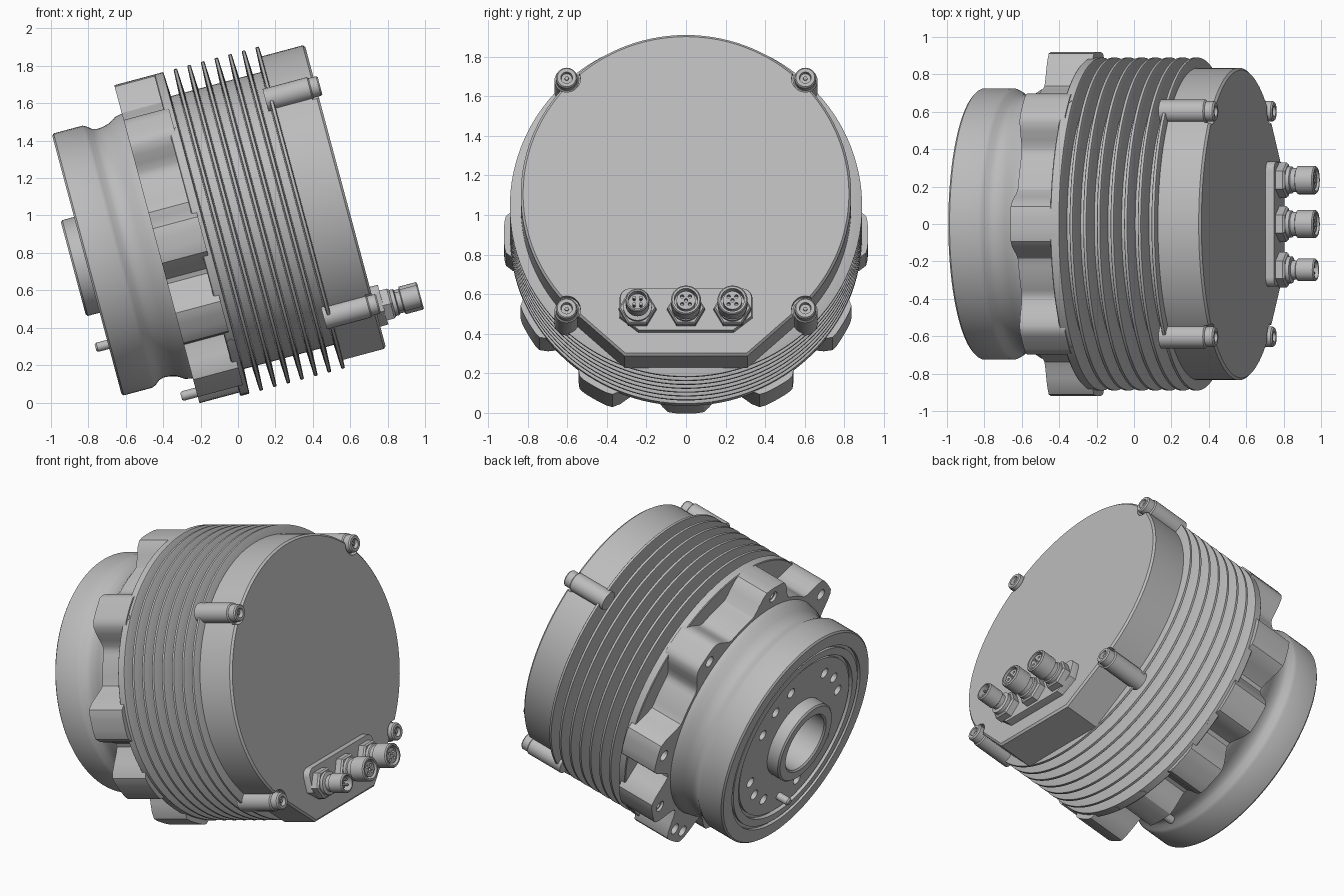
import bpy, bmesh, math
from mathutils import Matrix, Vector

if "Cube" in bpy.data.objects:
    bpy.data.objects.remove(bpy.data.objects["Cube"])

# Local frame: Z along the tilted motor axis, X across, Y up the face
TILT = math.radians(15)
s, c = math.sin(TILT), math.cos(TILT)
axis, up = Vector((c, 0, s)), Vector((-s, 0, c))
FRAME = Matrix((Vector((0, 1, 0)), up, axis)).transposed().to_4x4()
FRAME.translation = up * 0.92


def material(name, value):
    m = bpy.data.materials.new(name)
    m.use_nodes = True
    m.diffuse_color = (value, value, value, 1)
    m.node_tree.nodes["Principled BSDF"].inputs["Base Color"].default_value = m.diffuse_color
    return m


METAL = material("grey metal", 0.5)
parts = []


def add(name, bm):
    bmesh.ops.remove_doubles(bm, verts=bm.verts, dist=1e-5)
    bmesh.ops.recalc_face_normals(bm, faces=bm.faces)
    mesh = bpy.data.meshes.new(name)
    bm.to_mesh(mesh)
    bm.free()
    mesh.materials.append(METAL)
    ob = bpy.data.objects.new(name, mesh)
    bpy.context.collection.objects.link(ob)
    ob.matrix_world = FRAME
    parts.append(ob)
    return ob


def polar(r, deg):
    a = math.radians(deg)
    return r * math.cos(a), r * math.sin(a)


def loft(bm, rings):
    """Skin a list of equal rings and cap both ends."""
    loops = [[bm.verts.new(p) for p in ring] for ring in rings]
    n = len(loops[0])
    for a, b in zip(loops, loops[1:]):
        for i in range(n):
            j = (i + 1) % n
            bm.faces.new((a[i], a[j], b[j], b[i]))
    bm.faces.new(loops[0][::-1])
    bm.faces.new(loops[-1])


def turn(bm, profile, seg=32, at=(0, 0)):
    """Turned solid from (radius, height) points."""
    loft(bm, [[(at[0] + r * math.cos(math.tau * i / seg),
                at[1] + r * math.sin(math.tau * i / seg), u) for i in range(seg)]
              for r, u in profile])


def turned(name, profile, seg=32, at=(0, 0)):
    bm = bmesh.new()
    turn(bm, profile, seg, at)
    return add(name, bm)


def prism(name, outline, u0, u1, edge):
    """Extruded outline with a small chamfer on the outer end."""
    k = 1 - edge / max(abs(y) for x, y in outline)
    mx = sum(x for x, y in outline) / len(outline)
    my = (max(y for x, y in outline) + min(y for x, y in outline)) / 2
    bm = bmesh.new()
    loft(bm, [[(x, y, u0) for x, y in outline], [(x, y, u1 - edge) for x, y in outline],
              [(mx + (x - mx) * k, my + (y - my) * k, u1) for x, y in outline]])
    return add(name, bm)


def drill(ob, holes):
    """Cut holes given as (position, radius, from, to)."""
    bm = bmesh.new()
    for at, r, u0, u1 in holes:
        turn(bm, [(r, u0), (r, u1)], 20, at)
    cutter = add("cutter", bm)
    cutter.hide_render = True
    parts.remove(cutter)
    mod = ob.modifiers.new("holes", "BOOLEAN")
    mod.object, mod.operation, mod.solver = cutter, "DIFFERENCE", "EXACT"
    bpy.context.view_layer.objects.active = ob
    bpy.ops.object.modifier_apply(modifier=mod.name)
    bpy.data.objects.remove(cutter)


def screw(name, at, top, length, r, face=1):
    """Socket screw whose head ends at height top and faces along face."""
    heights = [(r, length), (r, 0.008), (r * 0.88, 0), (r * 0.55, 0)]
    ob = turned(name, [(a, top - face * h) for a, h in heights]
                + [(r * 0.5, top - face * 0.025)], 24, at)
    turned(name + "_socket_pin", [(r * 0.2, top - face * 0.03), (r * 0.2, top - face * 0.01)], 6, at)
    return ob


# Output drum with stepped face, waist and hub ring
drum = turned("output_drum", [
    (0.19, -0.40), (0.19, -0.655), (0.2, -0.665), (0.255, -0.665), (0.265, -0.655),
    (0.265, -0.575), (0.54, -0.575), (0.54, -0.56), (0.56, -0.56), (0.56, -0.585),
    (0.61, -0.585), (0.61, -0.57), (0.63, -0.57), (0.63, -0.59), (0.715, -0.59),
    (0.725, -0.58), (0.725, -0.42), (0.715, -0.4), (0.695, -0.375), (0.688, -0.35),
    (0.69, -0.32), (0.70, -0.28), (0.725, -0.24), (0.735, -0.19), (0.735, 0.03)], 96)
drill(drum, [(polar(0.43, g * 90 + d), 0.034, -0.7, -0.5)
             for g in range(4) for d in (24, 45, 66)])
turned("locating_pin", [(0.025, -0.5), (0.025, -0.65), (0.018, -0.66)], 16, (0, -0.44))

# Lobed mounting flange
LOBES = {90: 0.89, 45: 0.9, 135: 0.9, 0: 0.92, 180: 0.92, 210: 0.92, 330: 0.92,
         240: 0.92, 300: 0.92, 270: 0.87}


def flange_radius(deg):
    r = 0.755
    for a, tip in LOBES.items():
        d = abs((deg - a + 180) % 360 - 180)
        t = min(1, max(0, (15 - d) / 10))
        r = max(r, 0.755 + (tip - 0.755) * t * t * (3 - 2 * t))
    return r


outline = [polar(flange_radius(d), d) for d in range(0, 360, 2)]
flange = prism("mounting_flange", outline, 0.05, -0.2, 0)
holes = []
for a, tip in LOBES.items():
    for d in ((-4, 4) if a in (240, 300) else (0,)):
        if a != 270:
            holes.append((polar(tip - 0.075, a + d), 0.036, -0.25, -0.08))
drill(flange, holes)
for a in (90, 210, 330):
    screw("flange_screw", polar(LOBES[a] - 0.075, a), -0.185, 0.1, 0.036, -1)
turned("flange_pin", [(0.026, -0.1), (0.026, -0.275), (0.02, -0.285)], 16, (0, -0.81))

# Finned cooling body
profile = [(0.74, 0.02), (0.885, 0.02), (0.89, 0.025)]
for i in range(8):
    u = 0.062 + 0.0755 * i
    if i:
        profile += [(0.755, u - 0.016), (0.885, u - 0.01), (0.89, u - 0.007)]
    profile += [(0.89, u + 0.007), (0.885, u + 0.01), (0.755, u + 0.016)]
turned("cooling_fins", profile + [(0.755, 0.66)], 128)

# Vent plugs around the rim of the first fin
for a in (42, 138, 222, 318, 262, 278):
    bm = bmesh.new()
    bmesh.ops.create_cone(bm, cap_ends=True, segments=16, radius1=0.018, radius2=0.018, depth=0.06)
    spot = Vector((*polar(0.862, a), 0.045))
    turn_out = Vector((*polar(1, a), 0)).to_track_quat("Z", "Y").to_matrix().to_4x4()
    bmesh.ops.transform(bm, matrix=Matrix.Translation(spot) @ turn_out, verts=bm.verts)
    add("rim_plug", bm)

# End cover: round with a flat, chamfered foot
outline = [polar(0.835, d) for d in range(-48, 229, 3)] + [(-0.31, -0.845), (0.31, -0.845)]
cover = prism("end_cover", outline, 0.6, 0.84, 0.012)
corners = [(x * 0.603, y * 0.603) for x in (-1, 1) for y in (-1, 1)]
drill(cover, [(p, 0.07, 0.805, 0.9) for p in corners])
for p in corners:
    turned("cover_boss", [(0.062, 0.56), (0.062, 0.805), (0.055, 0.812)], 24, p)
    screw("cover_screw", p, 0.862, 0.06, 0.054)

# Connector block with rounded upper and chamfered lower corners
block = [(x, y) for x, y in ((-0.24, -0.725), (0.24, -0.725), (0.335, -0.65), (0.335, -0.55))]
block += [(0.285 + x, -0.555 + y) for x, y in (polar(0.05, d) for d in range(15, 91, 15))]
block += [(-0.285 + x, -0.555 + y) for x, y in (polar(0.05, d) for d in range(90, 166, 15))]
block += [(-0.335, -0.55), (-0.335, -0.65)]
prism("connector_block", block, 0.82, 0.885, 0.008)

# Three round plugs, the first one slimmer
for x, r in ((-0.245, 0.06), (0, 0.076), (0.235, 0.076)):
    at = (x, -0.62)
    turned("connector_nut", [(0.095, 0.88), (0.095, 0.925), (0.086, 0.935)], 6, at)
    turned("connector_shell", [
        (0.072, 0.93), (0.072, 0.955), (r * 0.85, 0.96), (r * 0.85, 0.985), (r, 0.99), (r, 1.083),
        (r - 0.006, 1.09), (r * 0.78, 1.09), (r * 0.78, 1.03)], 32, at)
    if r > 0.07:
        turned("connector_insert", [(0.048, 1.0), (0.048, 1.08)], 24, at)
        drill(parts[-1], [((x + dx, at[1] + dy), 0.009, 1.05, 1.1)
                          for dx, dy in [(0, 0)] + [polar(0.028, d) for d in range(45, 360, 90)]])
    else:
        for d in range(45, 360, 90):
            dx, dy = polar(0.024, d)
            turned("connector_pin", [(0.008, 1.02), (0.008, 1.075)], 10, (x + dx, at[1] + dy))

# Smooth shading with sharp edges kept
bpy.ops.object.select_all(action="DESELECT")
for ob in parts:
    ob.select_set(True)
bpy.context.view_layer.objects.active = parts[0]
bpy.ops.object.shade_smooth_by_angle(angle=math.radians(30))
